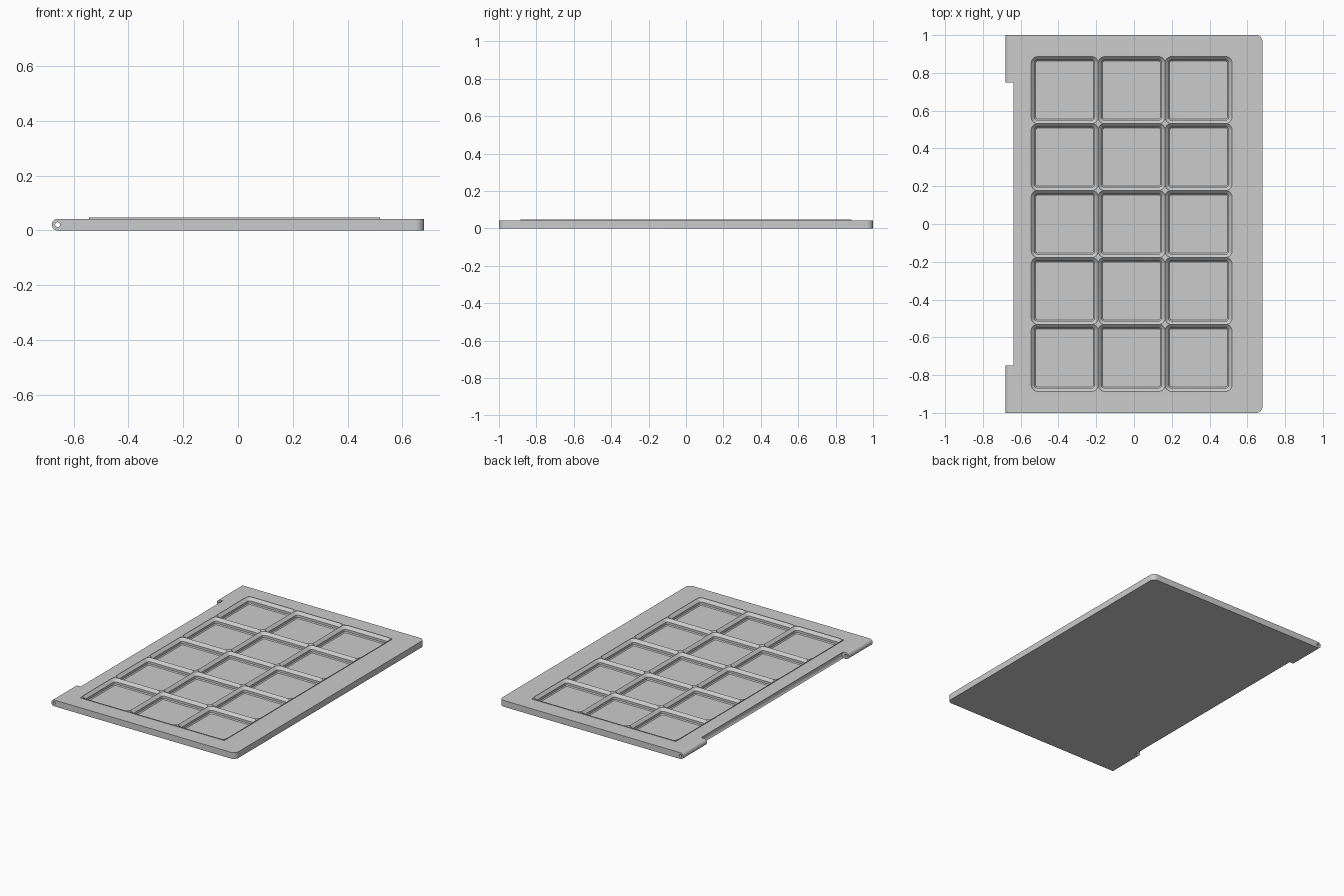
import bpy, bmesh, math
from mathutils import Matrix, Vector

cube = bpy.data.objects.get("Cube")
if cube:
    bpy.data.objects.remove(cube)

MM = 2 / 237                      # one design unit
THICK = 5 * MM                    # plate thickness
HALF_W, HALF_L = 0.68, 1.0
BARREL = THICK / 2                # hinge barrel radius
AXIS_X = -HALF_W + BARREL         # hinge axis
PITCH = 42 * MM
COLS, ROWS = 3, 5
GRID_X = -1.5 * MM                # sideways shift of the grid
RIM_Z = 5.65 * MM

grey = bpy.data.materials.new("plain grey")
grey.use_nodes = True
grey.diffuse_color = (0.6, 0.6, 0.6, 1)
grey.node_tree.nodes["Principled BSDF"].inputs["Base Color"].default_value = (0.6, 0.6, 0.6, 1)


def finish(name, bm):
    bmesh.ops.recalc_face_normals(bm, faces=bm.faces)
    mesh = bpy.data.meshes.new(name)
    bm.to_mesh(mesh)
    bm.free()
    mesh.materials.append(grey)
    obj = bpy.data.objects.new(name, mesh)
    bpy.context.collection.objects.link(obj)
    return obj


def rod(name, radius, length):
    """Cylinder along y on the hinge axis."""
    bm = bmesh.new()
    place = Matrix.Translation((AXIS_X, 0, BARREL)) @ Matrix.Rotation(math.pi / 2, 4, "X")
    bmesh.ops.create_cone(bm, cap_ends=True, segments=48, radius1=radius,
                          radius2=radius, depth=length, matrix=place)
    return finish(name, bm)


def block(name, size, centre):
    bm = bmesh.new()
    bmesh.ops.create_cube(bm, size=1, matrix=Matrix.Translation(centre) @ Matrix.Diagonal((*size, 1)))
    return finish(name, bm)


def activate(obj):
    bpy.ops.object.select_all(action="DESELECT")
    obj.select_set(True)
    bpy.context.view_layer.objects.active = obj


def cut(target, cutter):
    mod = target.modifiers.new("cut", "BOOLEAN")
    mod.operation, mod.solver, mod.object = "DIFFERENCE", "EXACT", cutter
    activate(target)
    bpy.ops.object.modifier_apply(modifier=mod.name)
    bpy.data.objects.remove(cutter)


# Plate: side profile with a round hinge edge, extruded front to back
bm = bmesh.new()
profile = [(HALF_W, 0), (HALF_W, THICK)]
for i in range(25):
    a = math.pi / 2 + math.pi * i / 24
    profile.append((AXIS_X + BARREL * math.cos(a), BARREL + BARREL * math.sin(a)))
side = bm.faces.new([bm.verts.new((x, -HALF_L, z)) for x, z in profile])
out = bmesh.ops.extrude_face_region(bm, geom=[side])
bmesh.ops.translate(bm, vec=(0, 2 * HALF_L, 0),
                    verts=[v for v in out["geom"] if isinstance(v, bmesh.types.BMVert)])
corners = [e for e in bm.edges
           if all(v.co.x > HALF_W - 0.001 for v in e.verts)
           and abs(e.verts[0].co.z - e.verts[1].co.z) > THICK / 2]
bmesh.ops.bevel(bm, geom=corners, offset=4 * MM, segments=10, profile=0.5, affect="EDGES")
plate = finish("base_plate", bm)

# Hinge clearance, pin hole and the well that holds the grid
cut(plate, rod("hinge_clearance", 3.5 * MM, 1.5))
cut(plate, rod("pin_hole", 0.009, 2.1))
floor_z = RIM_Z - 4.65 * MM
well_z = floor_z / 2
cut(plate, block("grid_well", (COLS * PITCH, ROWS * PITCH, 0.1), (GRID_X, 0, well_z + 0.05)))
activate(plate)
bpy.ops.object.shade_smooth_by_angle(angle=math.radians(30))


def rounded_square(bm, centre, inset, radius, z, steps=8):
    """Four lists of corner vertices, counterclockwise."""
    reach = PITCH / 2 - inset - radius
    result = []
    for k in range(4):
        q = math.pi / 4 + k * math.pi / 2
        mid = centre + Vector((math.cos(q), math.sin(q))) * reach * math.sqrt(2)
        arc = []
        for i in range(steps + 1):
            a = k * math.pi / 2 + i * math.pi / 2 / steps
            arc.append(bm.verts.new((mid.x + radius * math.cos(a), mid.y + radius * math.sin(a), z)))
        result.append(arc)
    return result


# Grid: stepped pockets meeting in sharp ridges, with flat stars at the crossings
bm = bmesh.new()
steps_mm = [(0, 4, 0), (2.15, 1.85, 2.15), (2.15, 1.85, 3.95), (2.85, 1.15, 4.65)]
for col in range(COLS):
    for row in range(ROWS):
        centre = Vector((GRID_X + (col - (COLS - 1) / 2) * PITCH, (row - (ROWS - 1) / 2) * PITCH))
        rings = [rounded_square(bm, centre, i * MM, r * MM, RIM_Z - d * MM) for i, r, d in steps_mm]
        for k, arc in enumerate(rings[0]):
            q = math.pi / 4 + k * math.pi / 2
            tip = centre + Vector((math.cos(q), math.sin(q))) * PITCH / math.sqrt(2)
            bm.faces.new([bm.verts.new((tip.x, tip.y, RIM_Z))] + arc[::-1]).normal_flip()
        loops = [sum(ring, []) for ring in rings]
        for upper, lower in zip(loops, loops[1:]):
            for i in range(len(upper)):
                j = (i + 1) % len(upper)
                bm.faces.new((upper[i], upper[j], lower[j], lower[i]))
        bm.faces.new(loops[-1])

# Outer wall of the grid rim
hw, hl = COLS * PITCH / 2, ROWS * PITCH / 2
outline = [(-hw, -hl), (hw, -hl), (hw, hl), (-hw, hl)]
for (x1, y1), (x2, y2) in zip(outline, outline[1:] + outline[:1]):
    bm.faces.new([bm.verts.new((x + GRID_X, y, z)) for x, y, z in
                  ((x1, y1, well_z), (x2, y2, well_z), (x2, y2, RIM_Z), (x1, y1, RIM_Z))])
bmesh.ops.remove_doubles(bm, verts=bm.verts, dist=0.0001)
grid = finish("pocket_grid", bm)

# Make sure the pocket floors face up
floor = max(grid.data.polygons, key=lambda p: p.area if abs(p.center.z - floor_z) < 0.001 else 0)
if floor.normal.z < 0:
    grid.data.flip_normals()
activate(grid)
bpy.ops.object.shade_smooth_by_angle(angle=math.radians(30))
